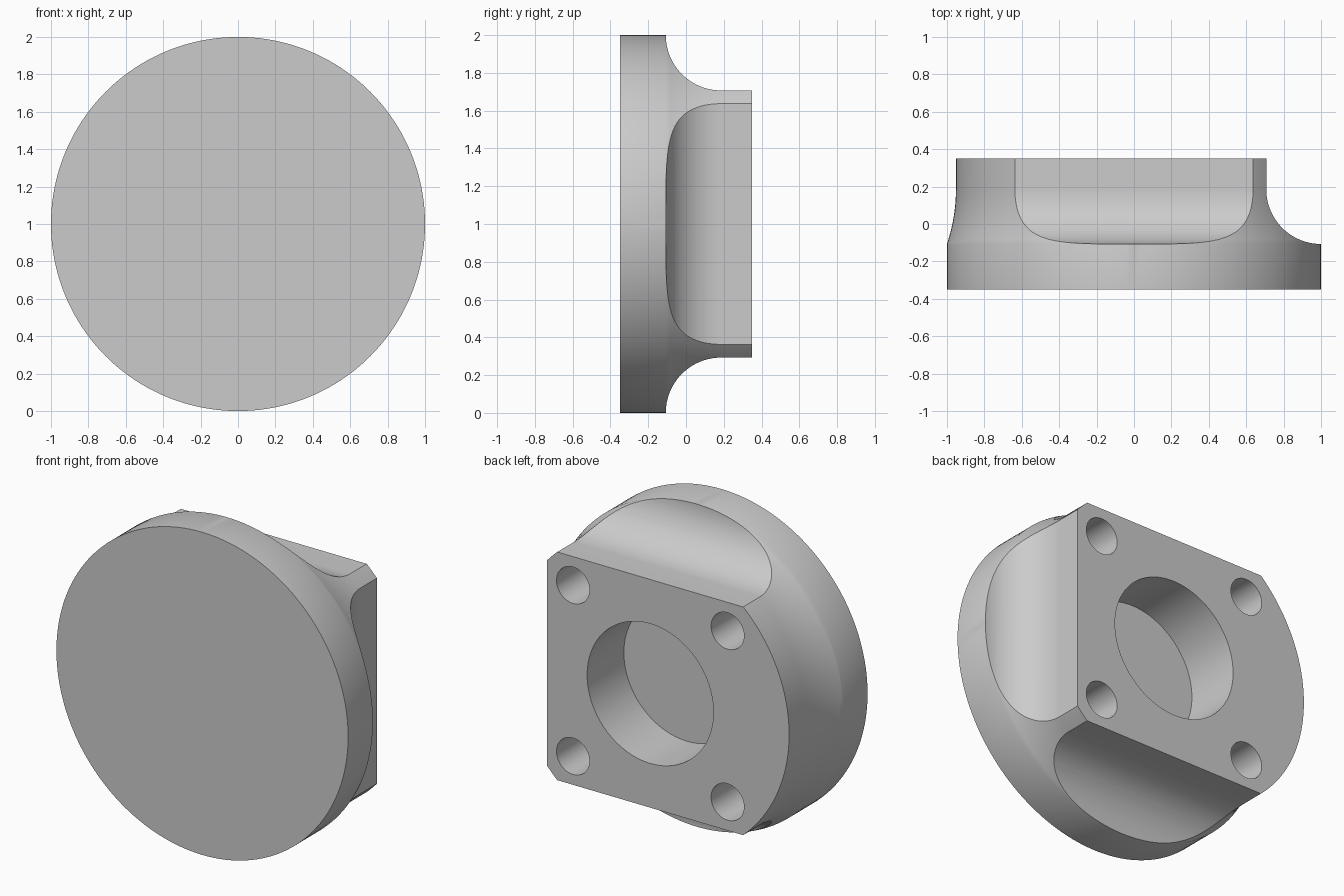
import bpy, bmesh, math
from mathutils import Matrix

cube = bpy.data.objects.get("Cube")
if cube:
    bpy.data.objects.remove(cube, do_unlink=True)

BACK, LEDGE, FRONT = 0.35, -0.107, -0.35
HALF = math.sqrt(0.5)          # half width of the square block
FILLET = 1 - HALF              # fillet reaches exactly to the disc rim
CORNER = 0.952                 # radius across the trimmed block corners
TOP = LEDGE + FILLET

grey = bpy.data.materials.new("plain_grey")
grey.use_nodes = True
grey.diffuse_color = (0.6, 0.6, 0.6, 1)
grey.node_tree.nodes["Principled BSDF"].inputs["Base Color"].default_value = (0.6, 0.6, 0.6, 1)


def make_object(name, bm):
    bmesh.ops.recalc_face_normals(bm, faces=bm.faces)
    mesh = bpy.data.meshes.new(name)
    bm.to_mesh(mesh)
    bm.free()
    mesh.materials.append(grey)
    obj = bpy.data.objects.new(name, mesh)
    bpy.context.collection.objects.link(obj)
    return obj


def revolve(name, profile, x=0, z=1, segments=160):
    """Closed solid from (radius, y) pairs turned about the y axis."""
    bm = bmesh.new()
    rings = []
    for r, y in profile:
        angles = [math.tau * i / segments for i in range(segments)]
        rings.append([bm.verts.new((x + r * math.cos(a), y, z + r * math.sin(a))) for a in angles])
    for a, b in zip(rings, rings[1:]):
        for i in range(segments):
            j = (i + 1) % segments
            bm.faces.new((a[i], a[j], b[j], b[i]))
    bm.faces.new(rings[0])
    bm.faces.new(rings[-1])
    return make_object(name, bm)


def side_cutter(name, angle):
    """Prism that leaves a flat block side with a concave fillet below it."""
    steps = 24
    points = []
    for i in range(steps + 1):
        t = math.pi / 2 * i / steps
        points.append((1 - FILLET * math.sin(t), TOP - FILLET * math.cos(t)))
    points += [(HALF, 0.5), (1.3, 0.5), (1.3, LEDGE)]
    bm = bmesh.new()
    face = bm.faces.new([bm.verts.new((r, y, -1.5)) for r, y in points])
    extruded = bmesh.ops.extrude_face_region(bm, geom=[face])["geom"]
    verts = [v for v in extruded if isinstance(v, bmesh.types.BMVert)]
    bmesh.ops.translate(bm, verts=verts, vec=(0, 0, 3))
    bm.transform(Matrix.Translation((0, 0, 1)) @ Matrix.Rotation(angle, 4, "Y"))
    return make_object(name, bm)


# Disc flange with corner flare
profile = [(1, FRONT), (1, LEDGE)]
for i in range(1, 13):
    t = i / 12
    profile.append((CORNER + (1 - CORNER) * (1 - t) ** 2, LEDGE + FILLET * t))
profile.append((CORNER, BACK))
body = revolve("flanged_mount", profile)

# Four filleted sides, centre bore and corner screw holes
cutters = [side_cutter("side_cutter", k * math.pi / 2) for k in range(4)]
cutters.append(revolve("bore_cutter", [(0.433, -0.01), (0.433, 0.5)], segments=96))
for sx in (-1, 1):
    for sz in (-1, 1):
        cutters.append(revolve("screw_hole_cutter", [(0.113, -0.01), (0.113, 0.5)],
                               0.53 * sx, 1 + 0.53 * sz, 48))

bpy.ops.object.select_all(action="DESELECT")
bpy.context.view_layer.objects.active = body
body.select_set(True)
for cutter in cutters:
    cutter.hide_render = True
    mod = body.modifiers.new("cut", "BOOLEAN")
    mod.operation = "DIFFERENCE"
    mod.solver = "EXACT"
    mod.object = cutter
    bpy.ops.object.modifier_apply(modifier=mod.name)
    bpy.data.objects.remove(cutter, do_unlink=True)

bpy.ops.object.shade_smooth_by_angle(angle=math.radians(30))
